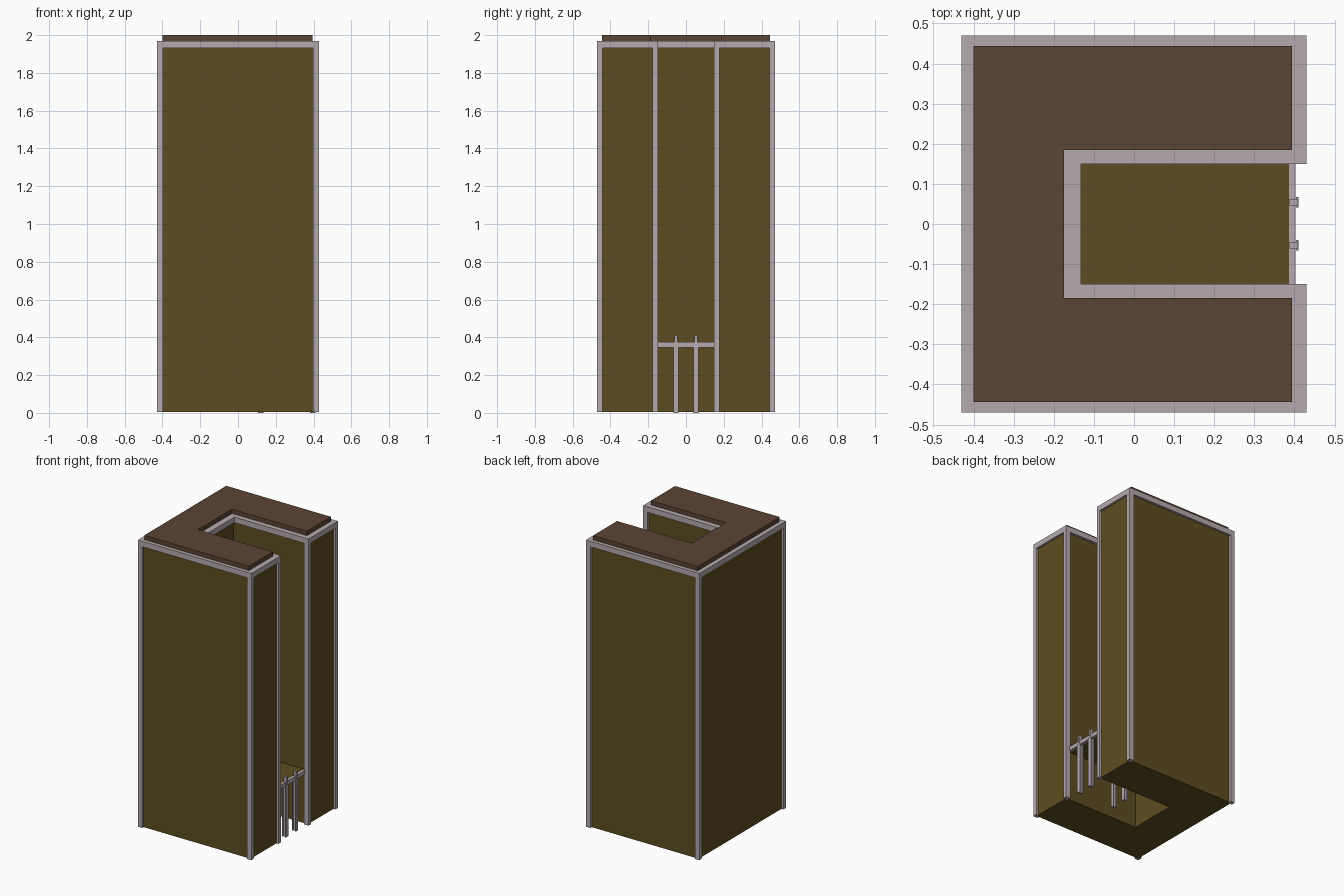
import bpy
import bmesh

if "Cube" in bpy.data.objects:
    bpy.data.objects.remove(bpy.data.objects["Cube"])


def material(name, rgb):
    m = bpy.data.materials.new(name)
    m.diffuse_color = (*rgb, 1)
    m.use_nodes = True
    m.node_tree.nodes["Principled BSDF"].inputs["Base Color"].default_value = m.diffuse_color
    return m


WALL = material("olive_wall", (0.11, 0.073, 0.014))
TRIM = material("pale_trim", (0.46, 0.40, 0.42))
ROOF = material("brown_roof", (0.105, 0.058, 0.034))


def prism(name, outline, z0, z1, mat):
    """Extrude a flat counter-clockwise outline from z0 to z1."""
    bm = bmesh.new()
    face = bm.faces.new([bm.verts.new((x, y, z0)) for x, y in outline])
    ext = bmesh.ops.extrude_face_region(bm, geom=[face])
    top = [v for v in ext["geom"] if isinstance(v, bmesh.types.BMVert)]
    bmesh.ops.translate(bm, verts=top, vec=(0, 0, z1 - z0))
    bmesh.ops.recalc_face_normals(bm, faces=bm.faces)
    mesh = bpy.data.meshes.new(name)
    bm.to_mesh(mesh)
    bm.free()
    mesh.materials.append(mat)
    ob = bpy.data.objects.new(name, mesh)
    bpy.context.collection.objects.link(ob)
    return ob


def box(name, x0, x1, y0, y1, z0, z1, mat):
    return prism(name, [(x0, y0), (x1, y0), (x1, y1), (x0, y1)], z0, z1, mat)


def u_outline(x0, x1, y, notch_x, notch_y):
    """U-shaped plan, open towards +x."""
    return [(x0, -y), (x1, -y), (x1, -notch_y), (notch_x, -notch_y),
            (notch_x, notch_y), (x1, notch_y), (x1, y), (x0, y)]


# Main U-shaped tower
prism("tower_walls", u_outline(-0.415, 0.415, 0.455, -0.15, 0.165), 0.004, 1.95, WALL)

# Rim under the roof, and the roof slab set back from it
prism("roof_rim", u_outline(-0.43, 0.43, 0.47, -0.132, 0.149), 1.932, 1.97, TRIM)
prism("roof_slab", u_outline(-0.40, 0.394, 0.444, -0.174, 0.184), 1.97, 2.0, ROOF)

# Vertical trim on the outer corners and at the courtyard mouth
for side, s in (("left", -1), ("right", 1)):
    for end, x0, x1 in (("back", -0.43, -0.398), ("front", 0.396, 0.43)):
        ya, yb = sorted((s * 0.441, s * 0.47))
        box(f"corner_post_{end}_{side}", x0, x1, ya, yb, 0.004, 1.932, TRIM)
    ya, yb = sorted((s * 0.149, s * 0.178))
    box(f"courtyard_post_{side}", 0.396, 0.43, ya, yb, 0.004, 1.932, TRIM)

# Entrance canopy with its edge beam
box("canopy_slab", -0.15, 0.388, -0.165, 0.165, 0.347, 0.374, WALL)
box("canopy_beam", 0.386, 0.403, -0.165, 0.165, 0.347, 0.375, TRIM)


# H-section canopy columns: front pair pokes above the beam
def h_outline(cx, cy, hx=0.015, hy=0.013, t=0.006, web=0.004):
    half = [(-hx, -hy), (-hx + t, -hy), (-hx + t, -web), (hx - t, -web), (hx - t, -hy), (hx, -hy)]
    return [(cx + x, cy + y) for x, y in half] + [(cx + x, cy - y) for x, y in reversed(half)]


for side, y in (("left", -0.053), ("right", 0.054)):
    for row, x in (("front", 0.395), ("rear", 0.12)):
        prism(f"canopy_column_{row}_{side}", h_outline(x, y), 0, 0.35, TRIM)
    box(f"column_tip_{side}", 0.388, 0.409, y - 0.008, y + 0.008, 0.345, 0.41, TRIM)
